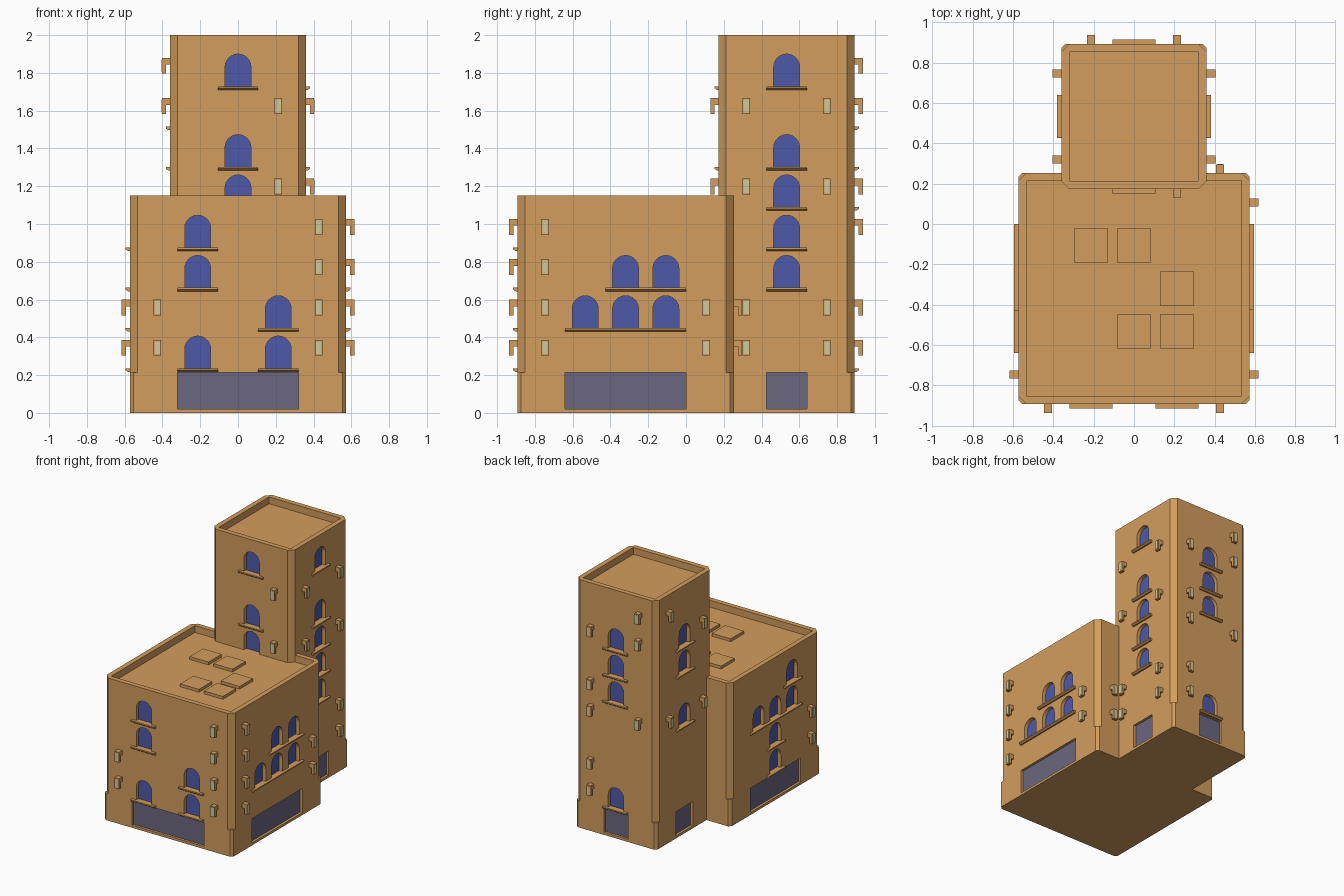
import bpy, bmesh, math

if "Cube" in bpy.data.objects:
    bpy.data.objects.remove(bpy.data.objects["Cube"])

G = 0.2133          # spacing of storeys and window columns
BASE = 0.215        # height of the ground floor


def material(name, rgb):
    m = bpy.data.materials.new(name)
    m.diffuse_color = (*rgb, 1)
    m.use_nodes = True
    m.node_tree.nodes["Principled BSDF"].inputs["Base Color"].default_value = m.diffuse_color
    return m


WALL = material("tan_wall", (0.65, 0.34, 0.11))
BLUE = material("blue_glass", (0.076, 0.10, 0.40))
GREY = material("shop_glass", (0.147, 0.136, 0.216))
CREAM = material("lamp_glow", (0.61, 0.60, 0.33))


def prism(bm, a, b):
    """Solid between two matching outlines."""
    va, vb = [bm.verts.new(p) for p in a], [bm.verts.new(p) for p in b]
    n = len(va)
    bm.faces.new(va)
    bm.faces.new(vb[::-1])
    for i in range(n):
        j = (i + 1) % n
        bm.faces.new((va[i], vb[i], vb[j], va[j]))


def finish(name, bm, mat):
    bmesh.ops.recalc_face_normals(bm, faces=bm.faces)
    me = bpy.data.meshes.new(name)
    bm.to_mesh(me)
    bm.free()
    me.materials.append(mat)
    ob = bpy.data.objects.new(name, me)
    bpy.context.collection.objects.link(ob)
    return ob


def cut(ob, cutter):
    mod = ob.modifiers.new("openings", 'BOOLEAN')
    mod.operation, mod.solver, mod.object = 'DIFFERENCE', 'EXACT', cutter
    bpy.context.view_layer.objects.active = ob
    bpy.ops.object.modifier_apply(modifier=mod.name)
    bpy.data.objects.remove(cutter)


def octagon(cy, h, c):
    """Square plan of half-size h with corners chamfered by c."""
    k = h - c
    return [(x, y + cy) for x, y in ((-k, -h), (k, -h), (h, -k), (h, k),
                                     (k, h), (-k, h), (-h, k), (-h, -k))]


def block(name, plan, z0, z1):
    bm = bmesh.new()
    prism(bm, [(x, y, z0) for x, y in plan], [(x, y, z1) for x, y in plan])
    return finish(name, bm, WALL)


def rect(u0, u1, z0, z1):
    return [(u0, z0), (u1, z0), (u1, z1), (u0, z1)]


def arch(u, z, w=0.0685, h=0.104, n=12):
    return [(u - w, z), (u + w, z)] + [
        (u + w * math.cos(math.pi * i / n), z + h + w * math.sin(math.pi * i / n))
        for i in range(n + 1)]


SILL = [(-0.01, 0), (0.01, 0), (0.022, 0.009), (0.022, 0.019), (-0.01, 0.019)]
LAMP = [(-0.01, 0.042), (0.043, 0.042), (0.043, -0.042), (0.021, -0.042),
        (0.021, 0.006), (-0.01, 0.006)]


def building(name, cy, h, top, walls):
    roof = top - 0.055
    base = block(name + "_ground_floor", octagon(cy, h, 0.02), 0, BASE)
    upper = block(name + "_upper_walls", octagon(cy, h, 0.04), BASE, top)
    holes, doors, panes, shops, sills, lamps, glows = (bmesh.new() for _ in range(7))
    # sunken roof behind the parapet
    r = octagon(cy, h - 0.04, 0)[::2]
    r = [(sx * (h - 0.04), cy + sy * (h - 0.04)) for sx, sy in ((-1, -1), (1, -1), (1, 1), (-1, 1))]
    prism(holes, [(x, y, roof) for x, y in r], [(x, y, top + 0.1) for x, y in r])

    for side, (windows, lights, shop) in walls.items():
        def at(u, d, z, side=side):
            # u along the wall, d outwards, z up
            return {"front": (u, cy - h - d, z), "back": (u, cy + h + d, z),
                    "right": (h + d, cy + u, z), "left": (-h - d, cy + u, z)}[side]

        def panel(bm, outline, d0, d1):
            prism(bm, [at(u, d0, z) for u, z in outline], [at(u, d1, z) for u, z in outline])

        def rail(bm, profile, u0, u1, z):
            prism(bm, [at(u0, d, z + e) for d, e in profile], [at(u1, d, z + e) for d, e in profile])

        # arched windows with a shared sill: (storey, first column, last column)
        for k, c0, c1 in windows:
            z = 0.217 + k * G
            rail(sills, SILL, (c0 - 0.5) * G, (c1 + 0.5) * G, z)
            for c in range(c0, c1 + 1):
                panel(holes, arch(c * G, z + 0.017), 0.05, -0.035)
                panel(panes, arch(c * G, z + 0.017), -0.03, -0.04)
        # bracket lamps by column
        for c, floors in lights.items():
            for k in floors:
                z = 0.345 + k * G
                rail(lamps, LAMP, c * G - 0.02, c * G + 0.02, z)
                panel(glows, rect(c * G - 0.014, c * G + 0.014, z - 0.034, z + 0.034), 0.035, 0.0445)
        # shop front
        if shop:
            panel(doors, rect(-shop, shop, 0.02, BASE + 0.1), 0.05, -0.025)
            panel(shops, rect(-shop, shop, 0.02, BASE), -0.02, -0.03)

    cut(upper, finish("window_cutter", holes, WALL))
    cut(base, finish("shop_cutter", doors, WALL))
    finish(name + "_window_panes", panes, BLUE)
    finish(name + "_shop_windows", shops, GREY)
    finish(name + "_window_sills", sills, WALL)
    finish(name + "_lamp_brackets", lamps, WALL)
    finish(name + "_lamp_glows", glows, CREAM)


# low wide block
building("main_block", -0.32, 0.573, 1.15, {
    "front": ([(0, -1, -1), (2, -1, -1), (3, -1, -1), (0, 1, 1), (1, 1, 1)],
              {-2: (0, 1), 2: (0, 1, 2, 3)}, 0.32),
    "right": ([(1, -1, 1), (2, 0, 1)], {-2: (0, 1, 2, 3), 2: (0, 1)}, 0.32),
    "left": ([(0, 0, 0), (1, 0, 0), (2, -1, 1), (3, -1, -1)], {-2: (0, 1)}, 0.32),
    "back": ([], {2: (0, 1)}, 0),
})

# tall tower behind
building("tower", 0.533, 0.36, 2.0, {
    "front": ([(4, 0, 0), (5, 0, 0), (7, 0, 0)], {1: (4, 6)}, 0),
    "right": ([(k, 0, 0) for k in (2, 3, 4, 5, 7)], {-1: (0, 1, 4, 6), 1: (0, 1, 4, 6)}, 0.107),
    "left": ([(k, 0, 0) for k in (3, 5, 6)], {-1: (6, 3), 1: (7, 3)}, 0.107),
    "back": ([(k, 0, 0) for k in (0, 4, 5, 6)], {1: (0, 1, 3, 4, 6), -1: (3, 6, 7)}, 0.107),
})

# raised hatches on the low roof
bm = bmesh.new()
for i, j in ((-1, 1), (0, 1), (1, 0), (0, -1), (1, -1)):
    x, y, s = i * G, -0.32 + j * G, 0.084
    sq = [(x - s, y - s), (x + s, y - s), (x + s, y + s), (x - s, y + s)]
    prism(bm, [(p, q, 1.09) for p, q in sq], [(p, q, 1.118) for p, q in sq])
finish("roof_hatches", bm, WALL)
